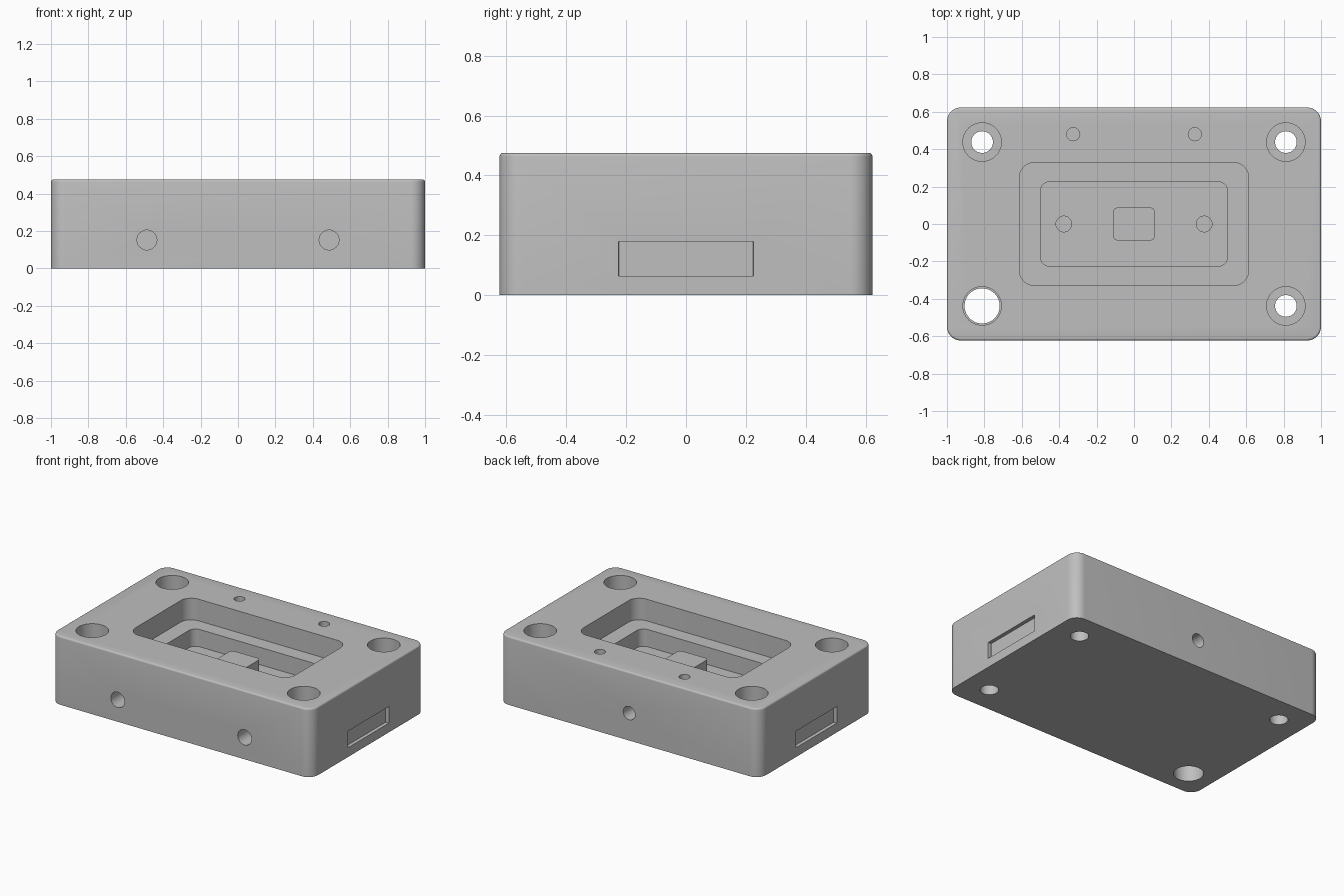
import bpy, bmesh, math
from mathutils import Matrix, Vector

cube = bpy.data.objects.get("Cube")
if cube:
    bpy.data.objects.remove(cube, do_unlink=True)

grey = bpy.data.materials.new("machined_grey")
grey.use_nodes = True
colour = (0.52, 0.52, 0.52, 1)
grey.diffuse_color = colour
grey.node_tree.nodes["Principled BSDF"].inputs["Base Color"].default_value = colour

W, D, H = 1.0, 0.623, 0.475   # half width, half depth, height


def outline(hx, hy, r, steps):
    """Rounded rectangle, counter-clockwise; a circle when r equals both halves."""
    pts = []
    full = hx - r < 1e-6 and hy - r < 1e-6
    for q, (sx, sy) in enumerate(((1, 1), (-1, 1), (-1, -1), (1, -1))):
        for i in range(steps if full else steps + 1):
            a = math.pi / 2 * (q + i / steps)
            pts.append((sx * (hx - r) + r * math.cos(a), sy * (hy - r) + r * math.sin(a)))
    return pts


def loft(name, rings, matrix=None, steps=10):
    """Closed solid through rounded rectangles given as (hx, hy, r, z)."""
    bm = bmesh.new()
    loops = [[bm.verts.new((x, y, z)) for x, y in outline(hx, hy, r, steps)]
             for hx, hy, r, z in rings]
    for low, high in zip(loops, loops[1:]):
        for i in range(len(low)):
            j = (i + 1) % len(low)
            bm.faces.new((low[i], low[j], high[j], high[i]))
    bm.faces.new(loops[0][::-1])
    bm.faces.new(loops[-1])
    if matrix:
        bm.transform(matrix)
    bmesh.ops.recalc_face_normals(bm, faces=bm.faces)
    mesh = bpy.data.meshes.new(name)
    bm.to_mesh(mesh)
    bm.free()
    mesh.materials.append(grey)
    obj = bpy.data.objects.new(name, mesh)
    bpy.context.collection.objects.link(obj)
    return obj


# Block with rounded corners and a softened top rim
fillet = 0.012
rings = [(W, D, 0.075, 0)]
for i in range(5):
    a = math.pi / 2 * i / 4
    inset = fillet * (1 - math.cos(a))
    rings.append((W - inset, D - inset, 0.075 - inset, H - fillet * (1 - math.sin(a))))
block = loft("block", rings)

cutters = []


def pocket(hx, hy, r, floor, top=H + 0.1):
    cutters.append(loft("pocket_cutter", [(hx, hy, r, floor), (hx, hy, r, top)]))


def hole(start, direction, radius, depth):
    """Round hole sunk from a surface point along a direction."""
    turn = Vector(direction).to_track_quat('Z', 'Y').to_matrix().to_4x4()
    cutters.append(loft("hole_cutter", [(radius, radius, radius, -0.05),
                                        (radius, radius, radius, depth)],
                        Matrix.Translation(start) @ turn))


# Stepped central pocket
ledge, floor = 0.325, 0.205
pocket(0.613, 0.328, 0.08, ledge)
pocket(0.5, 0.226, 0.05, floor)

# Counterbored corner holes, one of them wider
down = (0, 0, -1)
for sx in (-1, 1):
    for sy in (-1, 1):
        x, y = sx * 0.812, sy * 0.438
        hole((x, y, H), down, 0.103, 0.25)
        hole((x, y, H), down, 0.094 if sx < 0 and sy < 0 else 0.058, H + 0.05)

for s in (-1, 1):
    hole((s * 0.325, 0.48, H), down, 0.035, 0.15)      # top face holes
    hole((s * 0.375, 0, floor), down, 0.042, 0.1)      # pocket floor holes
    hole((s * 0.487, -D, 0.152), (0, 1, 0), 0.053, 0.25)  # front holes
    # Shallow slot in each end
    slot = [(0.025, 0.225, 0.0005, 0.064), (0.025, 0.225, 0.0005, 0.179)]
    cutters.append(loft("slot_cutter", slot, Matrix.Translation((s * W, 0, 0)), 1))

hole((0, D, 0.19), (0, -1, 0), 0.046, 0.2)             # back hole

# Cut everything out of the block
for cutter in cutters:
    mod = block.modifiers.new("cut", 'BOOLEAN')
    mod.operation = 'DIFFERENCE'
    mod.solver = 'EXACT'
    mod.object = cutter
    cutter.hide_render = True
bpy.context.view_layer.update()
evaluated = block.evaluated_get(bpy.context.evaluated_depsgraph_get())
cut_mesh = bpy.data.meshes.new_from_object(evaluated)
block.modifiers.clear()
block.data = cut_mesh
for cutter in cutters:
    bpy.data.objects.remove(cutter, do_unlink=True)
cut_mesh.materials.clear()
cut_mesh.materials.append(grey)
for poly in cut_mesh.polygons:
    poly.material_index = 0

# Raised pad in the middle of the pocket
pad = loft("centre_pad", [(0.112, 0.088, 0.025, floor - 0.005), (0.112, 0.088, 0.025, ledge)])

for obj in (block, pad):
    bpy.ops.object.select_all(action='DESELECT')
    obj.select_set(True)
    bpy.context.view_layer.objects.active = obj
    bpy.ops.object.shade_smooth_by_angle(angle=math.radians(30))
